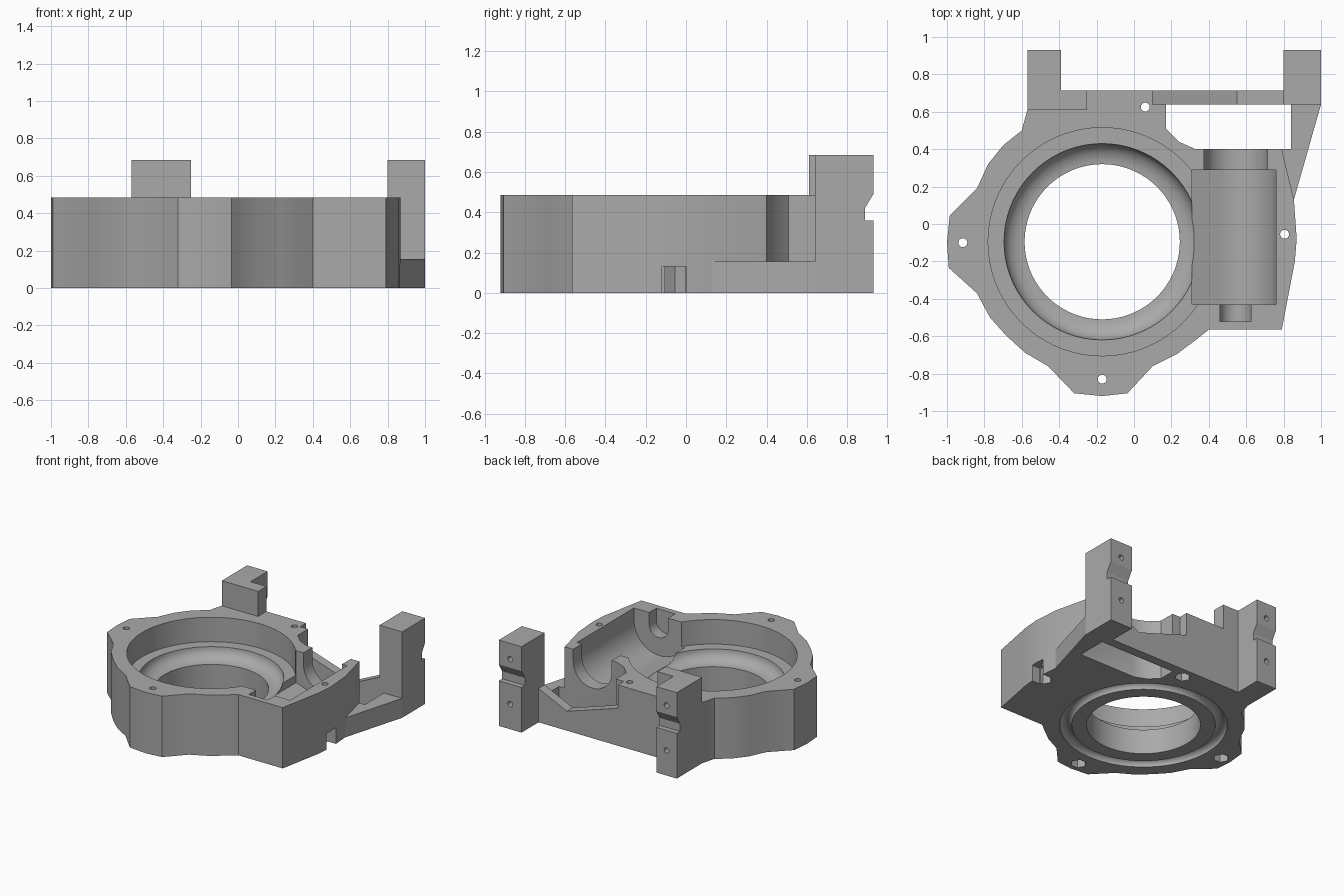
import bpy, bmesh, math
from mathutils import Matrix, Vector

cube = bpy.data.objects.get("Cube")
if cube:
    bpy.data.objects.remove(cube, do_unlink=True)

grey = bpy.data.materials.new("plain grey")
grey.use_nodes = True
GREY = (0.4, 0.4, 0.4, 1)
grey.diffuse_color = GREY
grey.node_tree.nodes["Principled BSDF"].inputs["Base Color"].default_value = GREY

CENTRE = (-0.17, -0.095)
TOP = 0.485


def finish(name, bm):
    bmesh.ops.recalc_face_normals(bm, faces=bm.faces)
    me = bpy.data.meshes.new(name)
    bm.to_mesh(me)
    bm.free()
    me.materials.append(grey)
    ob = bpy.data.objects.new(name, me)
    bpy.context.collection.objects.link(ob)
    return ob


def prism(name, pts, axis, a, b):
    """Extrude a 2D outline along an axis from a to b."""
    place = {"x": lambda p, q: (a, p, q),
             "y": lambda p, q: (p, a, q),
             "z": lambda p, q: (p, q, a)}[axis]
    bm = bmesh.new()
    face = bm.faces.new([bm.verts.new(place(*p)) for p in pts])
    new = bmesh.ops.extrude_face_region(bm, geom=[face])["geom"]
    step = Vector([(b - a) * (axis == k) for k in "xyz"])
    bmesh.ops.translate(bm, vec=step,
                        verts=[v for v in new if isinstance(v, bmesh.types.BMVert)])
    return finish(name, bm)


def box(name, x, y, z):
    return prism(name, [(x[0], y[0]), (x[1], y[0]), (x[1], y[1]), (x[0], y[1])], "z", *z)


def disc(cx, cy, r, n, start=0.0):
    return [(cx + r * math.cos(start + i * math.tau / n),
             cy + r * math.sin(start + i * math.tau / n)) for i in range(n)]


def lathe(name, pts, closed):
    """Spin a radius/height profile about the ring centre."""
    bm = bmesh.new()
    vs = [bm.verts.new((r, 0, z)) for r, z in pts]
    es = [bm.edges.new(p) for p in zip(vs, vs[1:])]
    if closed:
        es.append(bm.edges.new((vs[-1], vs[0])))
    bmesh.ops.spin(bm, geom=vs + es, cent=(0, 0, 0), axis=(0, 0, 1),
                   angle=math.tau, steps=72)
    bmesh.ops.remove_doubles(bm, verts=bm.verts, dist=1e-4)
    bmesh.ops.translate(bm, verts=bm.verts, vec=(*CENTRE, 0))
    return finish(name, bm)


def cut(ob, cutter):
    cutter.hide_render = True
    mod = ob.modifiers.new("cut", "BOOLEAN")
    mod.operation, mod.solver, mod.object = "DIFFERENCE", "EXACT", cutter
    bpy.context.view_layer.objects.active = ob
    bpy.ops.object.modifier_apply(modifier=mod.name)
    bpy.data.objects.remove(cutter, do_unlink=True)


def trough(name, cx, r, y0, y1, slanted=False):
    """Round-bottomed channel with straight sides, open at the top."""
    axis = 0.39
    first = math.pi
    pts = [(cx + r, 0.6), (cx - r, 0.6)]
    if slanted:
        first = math.pi * 1.5 - math.asin(1 / 3)
        pts.append((cx - r, 0.23))
    n = 20
    for i in range(n + 1):
        t = first + (math.tau - first) * i / n
        pts.append((cx + r * math.cos(t), axis + r * math.sin(t)))
    return prism(name, pts, "y", y0, y1)


# Main housing with wavy flanged outline
outline = [(-.57, .715), (-.57, .61), (-.6, .5), (-.7, .42), (-.78, .32), (-.84, .19),
           (-.985, .045), (-1, -.1), (-.99, -.235), (-.84, -.37), (-.77, -.5),
           (-.68, -.6), (-.58, -.69), (-.46, -.76), (-.32, -.905), (-.17, -.92),
           (-.035, -.905), (.1, -.76), (.23, -.695), (.33, -.62), (.4, -.565),
           (.79, -.565), (.86, -.2), (.87, -.08), (.855, .13), (.79, .4),
           (.33, .4), (.24, .44), (.17, .51), (.17, .715)]
housing = prism("housing", outline, "z", 0, TOP)

# Gear pit, rounded race and bore
race = [(.415 + .11 * math.cos(t), .29 - .09 * math.sin(t))
        for t in [i * math.pi / 16 for i in range(9)]]
cut(housing, lathe("pit_cutter", [(0, .6), (.61, .6), (.61, .29)] + race
                   + [(.415, -.1), (0, -.1)], False))

# Round groove underneath
cut(housing, lathe("groove_cutter", disc(.567, 0, .044, 16, .1), True))

# Worm chamber, bearing seat and shaft end
cut(housing, trough("worm_cutter", .535, .225, -.43, .29, True))
cut(housing, trough("bearing_cutter", .545, .17, .28, .5))
cut(housing, trough("shaft_cutter", .543, .083, -.52, -.42))

# Screw holes with hexagonal nut pockets
for x, y in [(-.915, -.1), (-.17, -.83), (.06, .625), (.805, -.055)]:
    cut(housing, prism("screw_cutter", disc(x, y, .024, 16), "z", -.1, .6))
    cut(housing, prism("nut_cutter", disc(x, y, .058, 6), "z", -.1, .13))
cut(housing, box("slot_cutter", (.8, 1), (-.12, 0), (-.1, .13)))

# Sloped step where the rear beam meets the housing
cut(housing, prism("step_cutter", [(.1, .6), (.1, .3), (.17, .277), (.3, .277), (.3, .6)],
                   "y", .64, .8))

# Rear beam with a shallow V top
prism("rear_beam", [(.17, 0), (.17, .277), (.55, .155), (.8, .27), (.8, 0)], "y", .64, .715)

# Low side arm reaching to the left post
prism("side_arm", [(.855, .13), (1, .64), (.84, .64), (.84, .4), (.79, .4)], "z", 0, .155)


# Mounting posts with rear notch and pin holes
def post(name, x0, x1, y0):
    pts = [(y0, 0), (.93, 0), (.93, .36), (.888, .36), (.888, .42), (.93, .49),
           (.93, .685), (y0, .685)]
    ob = prism(name, pts, "x", x0, x1)
    for z in (.2, .56):
        cut(ob, prism("pin_cutter", disc((x0 + x1) / 2, z, .022, 14), "y", .83, 1))


post("left_post", .8, 1, .64)
post("right_post", -.57, -.39, .715)
box("right_post_foot", (-.57, -.25), (.61, .715), (TOP, .685))

# Smooth the round surfaces, keep edges sharp
bpy.ops.object.select_all(action="DESELECT")
for ob in bpy.context.scene.objects:
    if ob.type == "MESH":
        ob.select_set(True)
        bpy.context.view_layer.objects.active = ob
bpy.ops.object.shade_smooth_by_angle(angle=math.radians(25))
